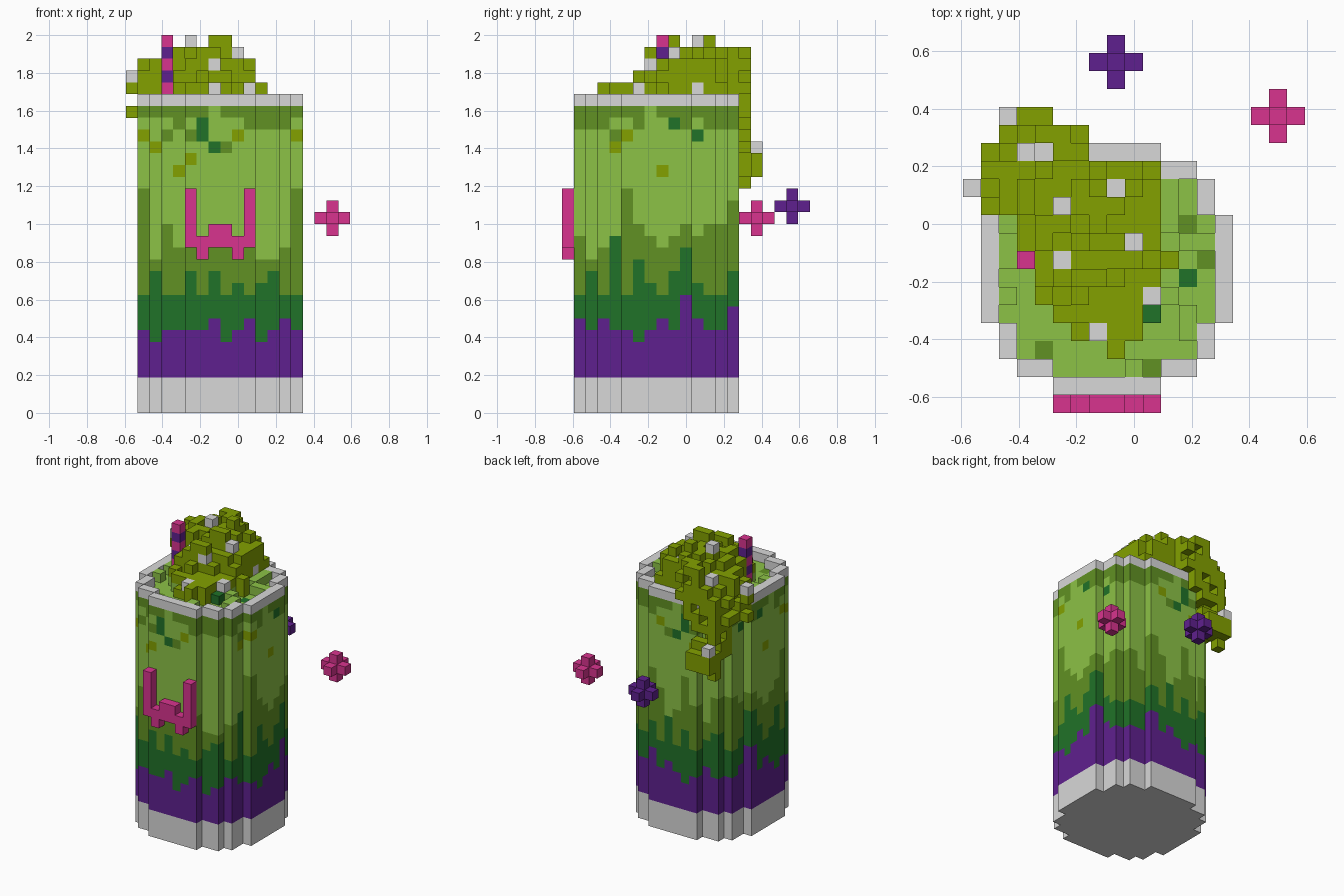
import bpy, bmesh, random

if "Cube" in bpy.data.objects:
    bpy.data.objects.remove(bpy.data.objects["Cube"], do_unlink=True)

random.seed(4)
S = 0.0625                        # block size
OX, OY = -0.59375, -0.65625       # corner of the block grid


# Materials
def lin(c):
    c /= 255
    return c / 12.92 if c <= 0.04045 else ((c + 0.055) / 1.055) ** 2.4


def material(name, rgb):
    m = bpy.data.materials.new(name)
    m.use_nodes = True
    col = tuple(lin(c) for c in rgb) + (1.0,)
    m.diffuse_color = col
    m.node_tree.nodes["Principled BSDF"].inputs["Base Color"].default_value = col
    return m


MATS = [material(n, c) for n, c in (
    ("light_grey", (216, 216, 216)), ("purple", (95, 32, 143)),
    ("dark_green", (32, 114, 40)), ("mid_green", (97, 145, 35)),
    ("light_green", (140, 194, 70)), ("olive", (131, 161, 0)),
    ("pink", (216, 52, 143)))]
GREY, PURPLE, DARK, MID, LIGHT, OLIVE, PINK = range(7)

SIDES = {
    (1, 0, 0): ((1, 0, 0), (1, 1, 0), (1, 1, 1), (1, 0, 1)),
    (-1, 0, 0): ((0, 0, 0), (0, 0, 1), (0, 1, 1), (0, 1, 0)),
    (0, 1, 0): ((0, 1, 0), (0, 1, 1), (1, 1, 1), (1, 1, 0)),
    (0, -1, 0): ((0, 0, 0), (1, 0, 0), (1, 0, 1), (0, 0, 1)),
    (0, 0, 1): ((0, 0, 1), (1, 0, 1), (1, 1, 1), (0, 1, 1)),
    (0, 0, -1): ((0, 0, 0), (0, 1, 0), (1, 1, 0), (1, 0, 0))}


def build(name, blocks):
    """Make one object from {(i, j, k): colour}, keeping only its outer faces."""
    bm, verts = bmesh.new(), {}
    used = sorted(set(blocks.values()))
    for (i, j, k), colour in blocks.items():
        for (dx, dy, dz), corners in SIDES.items():
            if (i + dx, j + dy, k + dz) in blocks:
                continue
            quad = []
            for a, b, c in corners:
                p = (i + a, j + b, k + c)
                if p not in verts:
                    verts[p] = bm.verts.new((OX + p[0] * S, OY + p[1] * S, p[2] * S))
                quad.append(verts[p])
            bm.faces.new(quad).material_index = used.index(colour)
    me = bpy.data.meshes.new(name)
    bm.to_mesh(me)
    bm.free()
    for u in used:
        me.materials.append(MATS[u])
    ob = bpy.data.objects.new(name, me)
    bpy.context.collection.objects.link(ob)


# Stepped round footprint of the cup
HALF = [3, 5, 6, 6] + [7] * 6 + [6, 6, 5, 3]
DISC = {(i, j + 1) for j, h in enumerate(HALF) for i in range(8 - h, 8 + h)}
WALL = {(i, j) for i, j in DISC if not
        {(i + 1, j), (i - 1, j), (i, j + 1), (i, j - 1)} <= DISC}
INSIDE = DISC - WALL

build("cup_base", {(i, j, k): GREY for i, j in DISC for k in range(3)})
build("cup_rim", {(i, j, 26): GREY for i, j in WALL})

# Drip heights of the purple, dark and mid green layers, per column
FRONT = ((8, 6, 7, 7, 7, 7, 8, 6, 7, 8, 6, 7, 8, 7),
         (10, 12, 10, 10, 12, 10, 12, 10, 11, 10, 11, 12, 10, 10),
         (18, 13, 16, 14, 15, 13, 15, 16, 13, 15, 13, 13, 14, 18))
BACK = ((8, 7, 7, 8, 7, 6, 7, 8, 7, 9, 7, 7, 7, 7),
        (10, 10, 12, 11, 10, 12, 10, 13, 10, 12, 10, 10, 12, 10),
        (16, 14, 16, 13, 15, 18, 14, 13, 16, 18, 14, 16, 15, 16))
SIDE = ((8, 7, 8, 7, 7, 6, 7, 8, 7, 10, 8, 7, 7, 9),
        (10, 12, 10, 15, 10, 13, 11, 10, 12, 14, 11, 10, 10, 12),
        (14, 12, 16, 15, 19, 16, 15, 14, 15, 16, 15, 16, 18, 16))
# Specks near the top: (column, height) -> colour
FRONT_SPOTS = {(6, 24): DARK, (7, 22): DARK, (2, 22): OLIVE, (5, 21): OLIVE,
               (4, 20): OLIVE, (9, 23): OLIVE, (14, 23): OLIVE, (8, 22): MID,
               (3, 23): MID, (4, 24): MID, (5, 23): MID, (10, 24): MID,
               (11, 24): MID, (12, 24): MID, (6, 23): DARK, (7, 25): LIGHT,
               (1, 24): MID, (13, 24): MID}
SIDE_SPOTS = {(9, 24): DARK, (11, 23): DARK, (4, 22): OLIVE, (5, 23): OLIVE,
              (8, 20): OLIVE, (2, 24): MID, (4, 23): MID, (10, 24): MID,
              (12, 24): MID, (13, 24): MID, (6, 24): MID, (7, 25): LIGHT}


def wall_colour(i, j, k):
    if j <= 3:
        n, drips, spots = i, FRONT, FRONT_SPOTS
    elif j >= 13:
        n, drips, spots = i, BACK, FRONT_SPOTS
    else:
        n, drips, spots = j, SIDE, SIDE_SPOTS
    if (n, k) in spots:
        return spots[n, k]
    for layer, colour in zip(drips, (PURPLE, DARK, MID)):
        if k < layer[n - 1]:
            return colour
    return MID if k == 25 else LIGHT


build("cup_wall", {(i, j, k): wall_colour(i, j, k)
                   for i, j in WALL for k in range(3, 26)})

# Drink surface with a few raised lumps and specks
SPECKS = {(12, 7): DARK, (10, 5): DARK, (10, 2): MID, (4, 3): MID,
          (12, 10): MID, (13, 8): MID}
drink = {}
for i, j in sorted(INSIDE):
    drink[i, j, 25] = SPECKS.get((i, j), LIGHT)
    if random.random() < 0.2:
        drink[i, j, 26] = drink[i, j, 25]
build("drink", drink)

# Foam mound that spills over the back of the cup
ROWS = {3: (8, 8), 4: (6, 9), 5: (5, 9), 6: (4, 10), 7: (4, 10), 8: (4, 11),
        9: (3, 10), 10: (3, 10), 11: (1, 10), 12: (0, 10), 13: (1, 10),
        14: (1, 6), 15: (2, 6), 16: (2, 4)}
TOP_I = (28, 29, 29, 30, 30, 30, 30, 30, 30, 30, 29, 27)
TOP_J = {3: 27, 4: 27, 5: 27, 6: 28, 16: 22}
DRAPE = {0: 27, 1: 25, 2: 19, 3: 20, 4: 22, 5: 25, 6: 27}
# Peaks and other set heights
FIXED = {(5, 11): 31, (7, 9): 31, (8, 9): 31, (7, 12): 31, (9, 9): 30, (0, 12): 28,
         (10, 6): 27, (7, 4): 27, (8, 4): 27, (9, 4): 27, (5, 14): 30, (5, 15): 30,
         (4, 15): 30, (2, 16): 22, (10, 9): 29, (10, 11): 29, (11, 8): 27,
         (7, 7): 30, (6, 7): 30, (8, 3): 27, (1, 13): 29, (2, 13): 29, (2, 12): 29,
         (8, 12): 29, (9, 12): 30}
SWEETS = {(5, 11), (9, 9), (5, 8), (8, 12), (10, 6), (7, 4), (3, 14), (4, 14),
          (0, 12), (2, 16)}
foam = {(0, 12, 25): OLIVE}
for j, (a, b) in ROWS.items():
    for i in range(a, b + 1):
        dome = round(31.3 - 0.15 * ((i - 6) ** 2 + (j - 11) ** 2))
        top = min(TOP_I[i], TOP_J.get(j, 30), max(dome, 27)) - random.choice((0, 0, 1))
        top = FIXED.get((i, j), top)
        outside = (i, j) not in DISC
        if (i, j) in INSIDE:
            low = 26
        elif not outside:
            low = 27
        else:
            low = 20 if j == 16 else DRAPE[i] + (2 if j < 15 and i > 1 else 0)
        top = max(top, low)
        # Gaps between the ends make the spilled part lumpy
        for k in range(low, top + 1):
            if not (outside and low < k < top and random.random() < 0.22):
                foam[i, j, k] = OLIVE
        if (i, j) in SWEETS:
            foam[i, j, top] = GREY
foam[7, 7, 29] = foam[10, 11, 27] = GREY
build("foam", foam)

# Striped straw
build("straw", {(3, 8, k): PINK if k % 2 else PURPLE for k in range(26, 32)})

# Smile on the front: bottom and top of each column
SMILE = ((14, 19), (13, 15), (14, 16))
build("smile", {(i, 0, k): PINK for n, (a, b) in enumerate(SMILE)
                for i in (5 + n, 10 - n) for k in range(a, b)})


# Floating sparkles
def sparkle(name, centre, colour):
    cells = [(0, 0, 0)] + list(SIDES)
    build(name, {tuple(c + d for c, d in zip(centre, o)): colour for o in cells})


sparkle("pink_sparkle", (17, 16, 16), PINK)
sparkle("purple_sparkle", (8, 19, 17), PURPLE)
